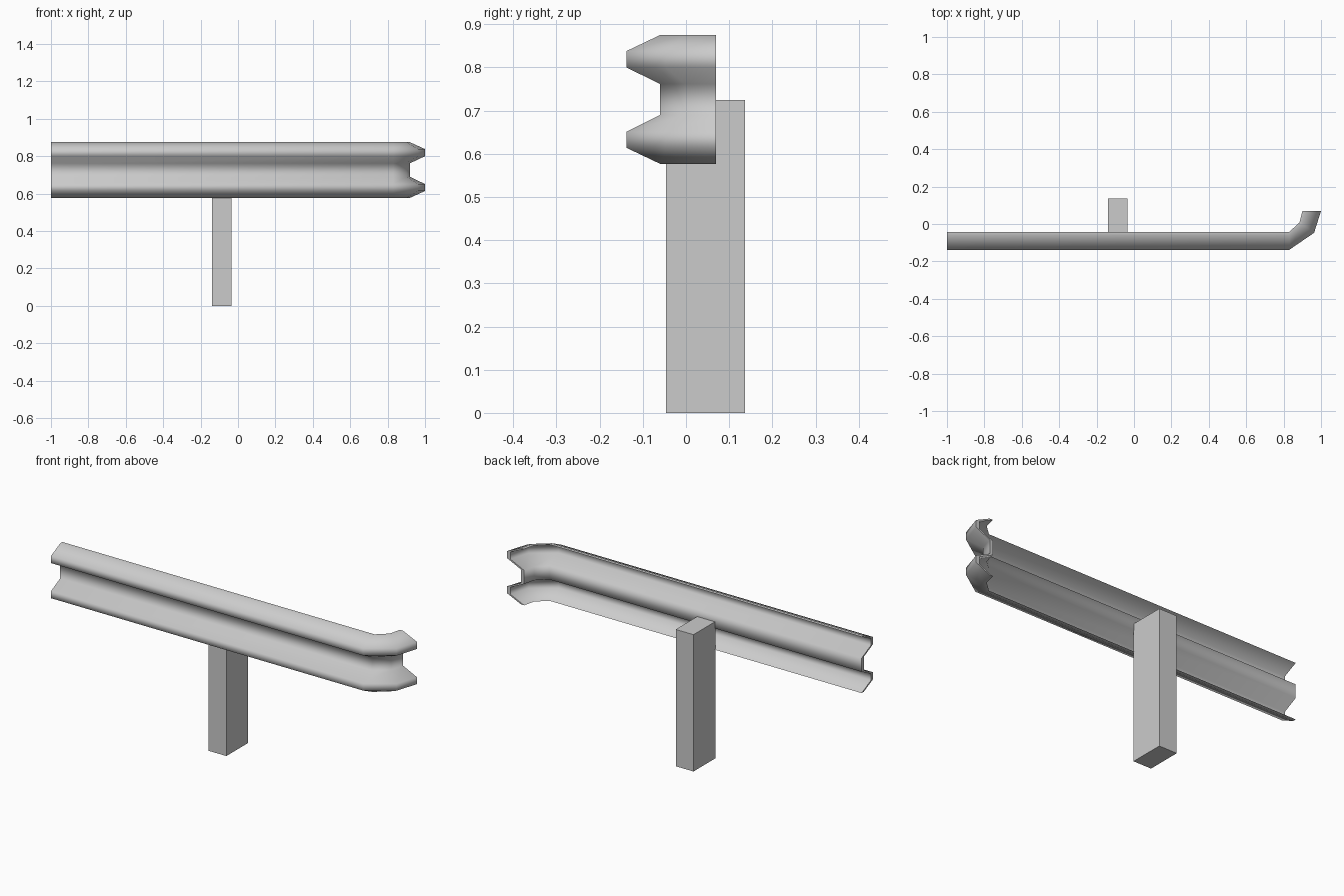
import bpy, math

if "Cube" in bpy.data.objects:
    bpy.data.objects.remove(bpy.data.objects["Cube"])

# W-beam section, bottom to top: (front depth 0..1 between back and ridge, z)
T = 0.19  # sheet thickness as a share of the section depth
W = [(T, .577), (1, .614), (1, .651), (T, .690),
     (T, .762), (1, .800), (1, .838), (T, .875)]
section = W + [(d - T, z) for d, z in reversed(W)]

# Plan stations: (back point, ridge point), curling backward at the end
stations = [((-1, -.042), (-1, -.138)),
            ((.83, -.042), (.83, -.138)),
            ((.885, .008), (.963, -.047)),
            ((.90, .07), (1.0, .07))]


def shade(obj, angle):
    bpy.ops.object.select_all(action='DESELECT')
    obj.select_set(True)
    bpy.context.view_layer.objects.active = obj
    bpy.ops.object.shade_smooth_by_angle(angle=math.radians(angle))


def make_rail():
    n, m = len(section), len(W)
    verts = [(b[0] + (r[0] - b[0]) * d, b[1] + (r[1] - b[1]) * d, z)
             for b, r in stations for d, z in section]
    faces = []
    for s in range(len(stations) - 1):
        for i in range(n):
            j = (i + 1) % n
            faces.append((s * n + i, (s + 1) * n + i, (s + 1) * n + j, s * n + j))
    # End strips across the sheet thickness
    last = (len(stations) - 1) * n
    for i in range(m - 1):
        q = (i, i + 1, n - 2 - i, n - 1 - i)
        faces.append(q)
        faces.append(tuple(last + k for k in reversed(q)))
    mesh = bpy.data.meshes.new("guard_rail")
    mesh.from_pydata(verts, [], faces)
    mesh.validate()
    obj = bpy.data.objects.new("guard_rail", mesh)
    bpy.context.collection.objects.link(obj)
    shade(obj, 70)


make_rail()

# Rectangular support post
bpy.ops.mesh.primitive_cube_add(size=1, location=(-.088, .0455, .3625))
post = bpy.context.object
post.name = "support_post"
post.scale = (.104, .183, .725)
bpy.ops.object.transform_apply(location=False, rotation=False, scale=True)
